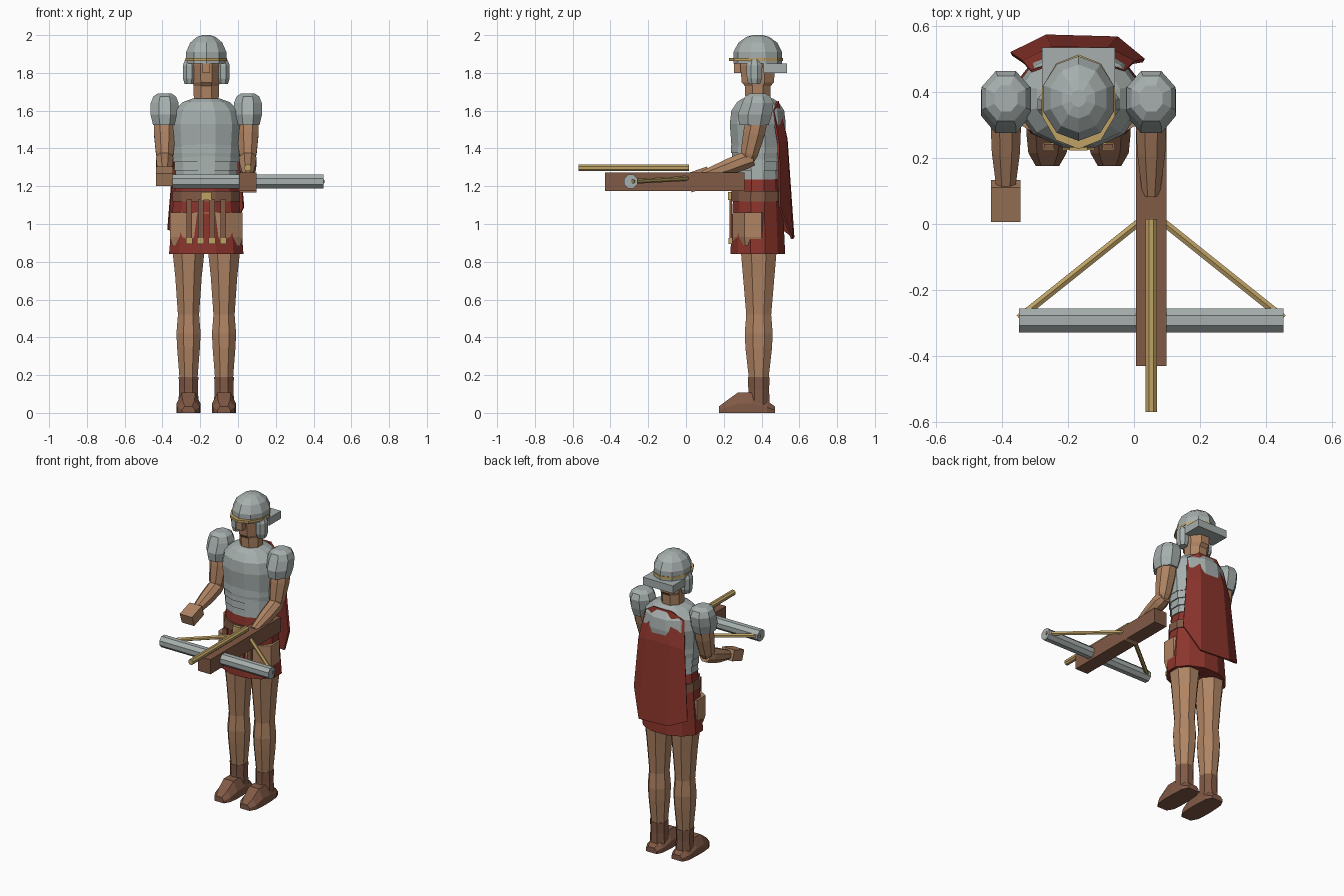
import bpy, bmesh, math
from mathutils import Vector

cube = bpy.data.objects.get("Cube")
if cube:
    bpy.data.objects.remove(cube, do_unlink=True)


def material(name, rgb):
    m = bpy.data.materials.new(name)
    m.use_nodes = True
    m.diffuse_color = (*rgb, 1)
    m.node_tree.nodes["Principled BSDF"].inputs["Base Color"].default_value = (*rgb, 1)
    return m


STEEL = material("steel", (0.38, 0.43, 0.42))
SKIN = material("skin", (0.43, 0.23, 0.125))
RED = material("red cloth", (0.26, 0.035, 0.025))
LEATHER = material("leather", (0.22, 0.1, 0.06))
GOLD = material("brass", (0.52, 0.36, 0.13))
CX, CY = -0.168, 0.38  # body axis


def finish(name, bm, mat):
    bmesh.ops.recalc_face_normals(bm, faces=bm.faces)
    me = bpy.data.meshes.new(name)
    bm.to_mesh(me)
    bm.free()
    me.materials.append(mat)
    ob = bpy.data.objects.new(name, me)
    bpy.context.collection.objects.link(ob)
    return ob


def skin_rings(name, rings, mat):
    """Join equal rings of points into a capped solid."""
    bm = bmesh.new()
    rows = [[bm.verts.new(p) for p in ring] for ring in rings]
    n = len(rows[0])
    for a, b in zip(rows, rows[1:]):
        for i in range(n):
            j = (i + 1) % n
            bm.faces.new((a[i], a[j], b[j], b[i]))
    bm.faces.new(rows[0])
    bm.faces.new(rows[-1])
    return finish(name, bm, mat)


def loft(name, x, y, profile, mat, n=10):
    """Upright solid; profile holds (z, rx, ry, optional y shift)."""
    rings = []
    for z, rx, ry, *dy in profile:
        angles = [2 * math.pi * (i + 0.5) / n for i in range(n)]
        k = 1 / math.cos(math.pi / n)
        rings.append([(x + rx * k * math.cos(a), y + sum(dy) + ry * k * math.sin(a), z)
                      for a in angles])
    return skin_rings(name, rings, mat)


def tube(name, stations, mat, n=8):
    """Straight or bent limb; stations hold (point, radius)."""
    pts = [Vector(p) for p, r in stations]
    axis = (pts[-1] - pts[0]).normalized()
    ref = Vector((1, 0, 0)) if abs(axis.x) < 0.7 else Vector((0, 0, 1))
    u = axis.cross(ref).normalized()
    v = axis.cross(u)
    rings = []
    for p, (_, r) in zip(pts, stations):
        angles = [2 * math.pi * (i + 0.5) / n for i in range(n)]
        rings.append([p + r * (math.cos(a) * u + math.sin(a) * v) for a in angles])
    return skin_rings(name, rings, mat)


def box(name, lo, hi, mat, tilt=0):
    bm = bmesh.new()
    bmesh.ops.create_cube(bm, size=1)
    size = [b - a for a, b in zip(lo, hi)]
    bmesh.ops.scale(bm, vec=size, verts=bm.verts)
    ob = finish(name, bm, mat)
    ob.location = [(a + b) / 2 for a, b in zip(lo, hi)]
    ob.rotation_euler.x = tilt
    return ob


# Head and helmet
loft("head", CX, CY, [(1.64, .065, .065), (1.73, .068, .068), (1.75, .07, .085),
                      (1.84, .074, .093), (1.88, .07, .09)], SKIN, 8)
box("nose", (CX - .02, .255, 1.80), (CX + .02, .31, 1.85), SKIN)
loft("helmet_dome", CX, CY, [(1.85, .107, .122), (1.91, .107, .122), (1.96, .085, .098),
                             (1.99, .05, .058), (2.0, .022, .025)], STEEL)
loft("helmet_rim", CX, CY - .01, [(1.862, .11, .136), (1.878, .11, .136)], GOLD)
box("neck_guard", (CX - .11, .41, 1.80), (CX + .11, .535, 1.85), STEEL)

# Torso, with overlapping lower bands
loft("cuirass", CX, CY, [(1.34, .174, .135), (1.42, .18, .14), (1.53, .187, .148),
                         (1.60, .172, .14), (1.645, .125, .11), (1.665, .07, .08)], STEEL, 12)
for i in range(4):
    z, w = 1.235 + i * .047, .16 + i * .005
    loft(f"armour_band_{i + 1}", CX, CY, [(z, w + .005, w - .032), (z + .05, w + .002, w - .035)],
         STEEL, 12)

# Tunic, belt and hips
loft("tunic", CX, CY, [(.84, .197, .145), (1.12, .175, .132), (1.26, .155, .12)], RED, 12)
loft("hips", CX, CY - .025, [(.885, .18, .10), (.93, .193, .11), (1.06, .193, .11)], SKIN, 8)
loft("belt", CX, CY, [(1.12, .18, .14), (1.175, .178, .138)], LEATHER, 12)
box("buckle", (CX - .027, .222, 1.127), (CX + .027, .245, 1.17), GOLD)
for i in range(4):
    x = CX + (i - 1.5) * .06
    box(f"apron_strap_{i + 1}", (x - .015, .229, .92), (x + .015, .243, 1.13), LEATHER)
    box(f"apron_tip_{i + 1}", (x - .018, .224, .895), (x + .018, .246, .925), GOLD)

# Parts on both sides
for side, s in (("right", -1), ("left", 1)):
    # Cheek guard
    loft(f"{side}_cheek_guard", CX + s * .09, .362,
         [(1.74, .025, .03), (1.77, .033, .04), (1.84, .034, .042), (1.87, .022, .03)], STEEL, 8)

    # Leg, boot cuff and foot
    x = CX + s * .094
    loft(f"{side}_leg", x, .385, [(.12, .046, .05), (.2, .049, .054), (.34, .06, .07),
                                  (.42, .064, .074), (.52, .056, .066), (.72, .07, .083),
                                  (.85, .084, .094), (.95, .084, .094)], SKIN, 8)
    loft(f"{side}_boot_cuff", x, .385, [(.04, .054, .058), (.12, .05, .055), (.19, .052, .057)],
         LEATHER, 8)
    foot = []
    for y, w, top in ((.175, .035, .035), (.215, .058, .065), (.275, .064, .108),
                      (.35, .064, .108), (.43, .058, .062), (.47, .04, .035)):
        foot.append([(x - w, y, 0), (x + w, y, 0), (x + w, y, top * .45),
                     (x + w * .55, y, top), (x - w * .55, y, top), (x - w, y, top * .45)])
    skin_rings(f"{side}_foot", foot, LEATHER)

    # Arm bent forward at the elbow
    x = CX + s * .22
    tube(f"{side}_upper_arm", [((x, .385, 1.6), .062), ((x, .36, 1.48), .062),
                               ((x, .335, 1.37), .05), ((x, .325, 1.33), .035)], SKIN)
    tube(f"{side}_forearm", [((x, .355, 1.345), .038), ((x, .31, 1.335), .05),
                             ((x, .22, 1.30), .046), ((x, .09, 1.255), .028)], SKIN)
    drop = .035 if s > 0 else 0
    box(f"{side}_hand", (x - .045, .015, 1.218 - drop), (x + .045, .125, 1.288 - drop), SKIN, .33)
    loft(f"{side}_shoulder_guard", x, CY,
         [(1.525, .062, .078, -.02), (1.58, .075, .09, -.015), (1.64, .074, .083),
          (1.675, .06, .068), (1.692, .035, .04)], STEEL, 8)

# Cape
CAPE = [[(-.31, .46, 1.60), (-.235, .485, 1.65), (-.10, .485, 1.65), (-.03, .46, 1.60)],
        [(-.335, .49, 1.42), (-.25, .532, 1.45), (-.08, .53, 1.45), (.0, .49, 1.42)],
        [(-.372, .515, .97), (-.265, .568, .93), (-.05, .562, .92), (.03, .495, 1.09)]]
bm = bmesh.new()
rows = [[bm.verts.new(p) for p in row] for row in CAPE]
for a, b in zip(rows, rows[1:]):
    for i in range(3):
        bm.faces.new((a[i], b[i], b[i + 1], a[i + 1]))
cape = finish("cape", bm, RED)
solid = cape.modifiers.new("thickness", "SOLIDIFY")
solid.thickness = .012
solid.offset = 0

# Crossbow
BX = .052
box("crossbow_stock", (BX - .046, -.43, 1.175), (BX + .046, .31, 1.272), LEATHER)
tube("crossbow_bow", [((BX - .4, -.292, 1.225), .039), ((BX + .4, -.292, 1.225), .039)], STEEL)
tube("crossbow_bolt", [((BX, -.57, 1.297), .019), ((BX, .015, 1.297), .019)], GOLD)
for side, s in (("right", -1), ("left", 1)):
    tube(f"crossbow_string_{side}", [((BX + s * .4, -.285, 1.225), .013),
                                     ((BX, .035, 1.243), .013)], GOLD, 6)
